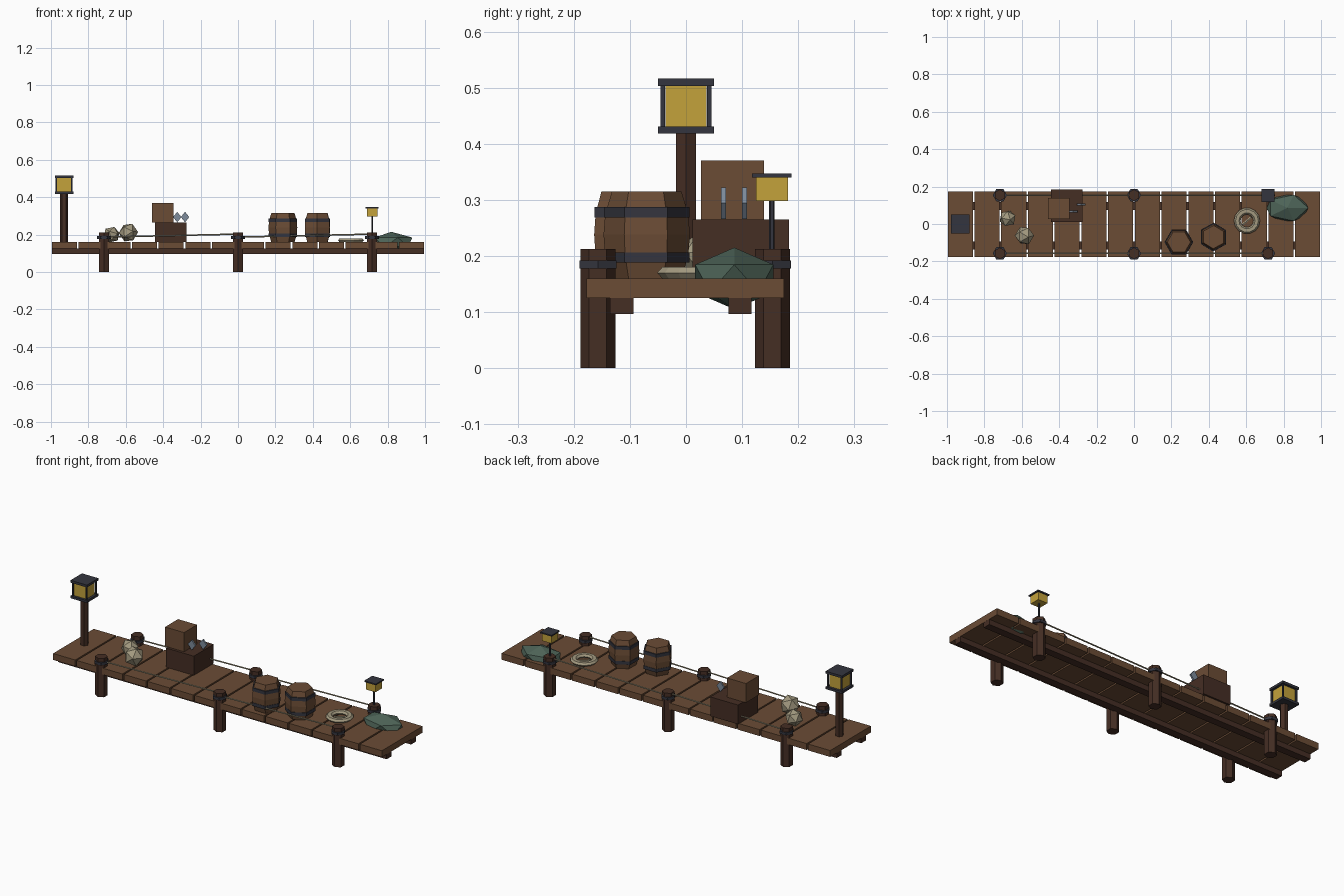
import bpy, bmesh, math
from mathutils import Matrix, Vector

if "Cube" in bpy.data.objects:
    bpy.data.objects.remove(bpy.data.objects["Cube"], do_unlink=True)


def material(name, hex_code):
    rgb = [int(hex_code[i:i + 2], 16) / 255 for i in (0, 2, 4)]
    lin = [c / 12.92 if c < 0.04045 else ((c + 0.055) / 1.055) ** 2.4 for c in rgb] + [1]
    m = bpy.data.materials.new(name)
    m.use_nodes = True
    m.diffuse_color = lin
    m.node_tree.nodes["Principled BSDF"].inputs["Base Color"].default_value = lin
    return m


WOOD = material("plank_brown", "6b4c35")
DARK = material("dark_timber", "452e24")
IRON = material("dark_iron", "34353e")
GLOW = material("lamp_yellow", "c4a23b")
ROPE = material("rope_beige", "a39a80")
CLOTH = material("canvas_green", "4d6357")
STEEL = material("pale_steel", "7d8b9b")


def finish(name, bm, mat):
    bmesh.ops.recalc_face_normals(bm, faces=bm.faces)
    mesh = bpy.data.meshes.new(name)
    bm.to_mesh(mesh)
    bm.free()
    mesh.materials.append(mat)
    obj = bpy.data.objects.new(name, mesh)
    bpy.context.collection.objects.link(obj)
    return obj


def box(name, centre, size, mat):
    bm = bmesh.new()
    bmesh.ops.create_cube(bm, size=1, matrix=Matrix.Translation(centre) @ Matrix.Diagonal((*size, 1)))
    return finish(name, bm, mat)


def rod(name, a, b, radius, sides, mat, turn=0):
    """Prism between two points."""
    a, b = Vector(a), Vector(b)
    d = b - a
    rot = d.to_track_quat('Z', 'Y').to_matrix().to_4x4()
    bm = bmesh.new()
    bmesh.ops.create_cone(bm, cap_ends=True, segments=sides, radius1=radius, radius2=radius,
                          depth=d.length, matrix=Matrix.Translation((a + b) / 2) @ rot
                          @ Matrix.Rotation(turn, 4, 'Z'))
    return finish(name, bm, mat)


def lathe(name, centre, profile, sides, mat, turn=0, closed=False):
    """Faceted solid from (radius, z) points; closed joins the last ring to the first."""
    bm = bmesh.new()
    rings = []
    for r, z in profile:
        angles = [turn + math.tau * i / sides for i in range(sides)]
        rings.append([bm.verts.new((centre[0] + r * math.cos(t), centre[1] + r * math.sin(t),
                                    centre[2] + z)) for t in angles])
    pairs = list(zip(rings, rings[1:]))
    if closed:
        pairs.append((rings[-1], rings[0]))
    else:
        bm.faces.new(rings[0])
        bm.faces.new(rings[-1])
    for low, high in pairs:
        for i in range(sides):
            j = (i + 1) % sides
            bm.faces.new((low[i], low[j], high[j], high[i]))
    return finish(name, bm, mat)


def gem(name, centre, radii, mat, turn=(0, 0, 0)):
    """Icosahedron stretched along its axes."""
    bm = bmesh.new()
    rot = Matrix.Identity(4)
    for angle, axis in zip(turn, "XYZ"):
        rot = Matrix.Rotation(angle, 4, axis) @ rot
    bmesh.ops.create_icosphere(bm, subdivisions=1, radius=1, matrix=Matrix.Translation(centre)
                               @ Matrix.Diagonal((*radii, 1)) @ rot)
    return finish(name, bm, mat)


# Deck planks on two long beams
PLANKS = 14
PITCH = 2 / PLANKS
for i in range(PLANKS):
    x = -1 + PITCH * (i + 0.5)
    box(f"plank_{i + 1}", (x, -0.0015, 0.1425), (PITCH - 0.009, 0.352, 0.035), WOOD)
for side, y in (("front", -0.1145), ("back", 0.0965)):
    box(f"{side}_beam", (0, y, 0.111), (1.99, 0.041, 0.028), DARK)

# Hexagonal piles with iron collars and ropes strung between them
POST_X = (-0.717, 0, 0.717)
for side, y in (("front", -0.157), ("back", 0.154)):
    for n, x in enumerate(POST_X, 1):
        lathe(f"{side}_pile_{n}", (x, y, 0), [(0.031, 0), (0.031, 0.212)], 6, DARK, math.pi / 2)
        lathe(f"{side}_pile_collar_{n}", (x, y, 0.185),
              [(0.025, -0.007), (0.038, -0.007), (0.038, 0.007), (0.025, 0.007)], 6, IRON, closed=True)
    for n, (xa, xb) in enumerate(zip(POST_X, POST_X[1:]), 1):
        rod(f"{side}_rope_{n}", (xa, y, 0.187), (xb, y, 0.203), 0.004, 6, ROPE)

# Tall lamp at the end of the deck
LX = -0.93
lathe("lamp_post", (LX, 0, 0), [(0.021, 0.15), (0.021, 0.42)], 6, DARK)
for part, z in (("base", 0.4245), ("roof", 0.5095)):
    box(f"lamp_{part}", (LX, 0, z), (0.099, 0.099, 0.013), IRON)
box("lamp_glass", (LX, 0, 0.467), (0.073, 0.073, 0.073), GLOW)
for sx in (-1, 1):
    for sy in (-1, 1):
        box("lamp_corner_bar", (LX + sx * 0.041, sy * 0.041, 0.467), (0.008, 0.008, 0.073), IRON)

# Small lamp on a back pile
SX, SY = 0.717, 0.153
rod("small_lamp_pole", (SX, SY, 0.2), (SX, SY, 0.3), 0.005, 6, IRON)
box("small_lamp_glass", (SX, SY, 0.319), (0.057, 0.057, 0.042), GLOW)
box("small_lamp_roof", (SX, SY, 0.3435), (0.07, 0.07, 0.007), IRON)

# Barrels with two hoops each
STAVES = [(0.062, 0), (0.074, 0.04), (0.077, 0.078), (0.074, 0.115), (0.062, 0.155)]
for n, (x, y, turn) in enumerate(((0.24, -0.097, 0), (0.425, -0.07, 0.5)), 1):
    lathe(f"barrel_{n}", (x, y, 0.16), STAVES, 6, WOOD, turn)
    for z in (0.197, 0.278):
        lathe(f"barrel_hoop_{n}", (x, y, z),
              [(0.06, -0.009), (0.0765, -0.009), (0.0765, 0.009), (0.06, 0.009)],
              6, IRON, turn, closed=True)

# Stacked crates with two steel diamond plates
box("lower_crate", (-0.36, 0.098, 0.2125), (0.168, 0.172, 0.105), DARK)
box("upper_crate", (-0.403, 0.083, 0.3175), (0.115, 0.112, 0.105), WOOD)
for x, y in ((-0.325, 0.067), (-0.283, 0.104)):
    plate = rod("steel_diamond", (x, y - 0.0045, 0.294), (x, y + 0.0045, 0.294), 0.028, 4, STEEL)
    for v in plate.data.vertices:
        v.co.x = x + (v.co.x - x) * 0.8

# Net floats
gem("small_float", (-0.676, 0.03, 0.2), (0.046, 0.046, 0.044), ROPE, (0.3, 0.2, 0.5))
gem("large_float", (-0.586, -0.062, 0.211), (0.052, 0.052, 0.052), ROPE, (0.2, 0.4, 0.1))

# Rope coil with a loose strand inside
lathe("rope_coil", (0.604, 0.017, 0.17),
      [(0.034, 0), (0.043, -0.01), (0.061, -0.01), (0.07, 0), (0.061, 0.01), (0.043, 0.01)],
      14, ROPE, closed=True)
rod("loose_rope_end", (0.58, -0.003, 0.165), (0.628, 0.037, 0.165), 0.006, 6, ROPE)

# Canvas heap pushed down into the deck
gem("canvas_heap", (0.82, 0.086, 0.16), (0.125, 0.082, 0.055), CLOTH)
